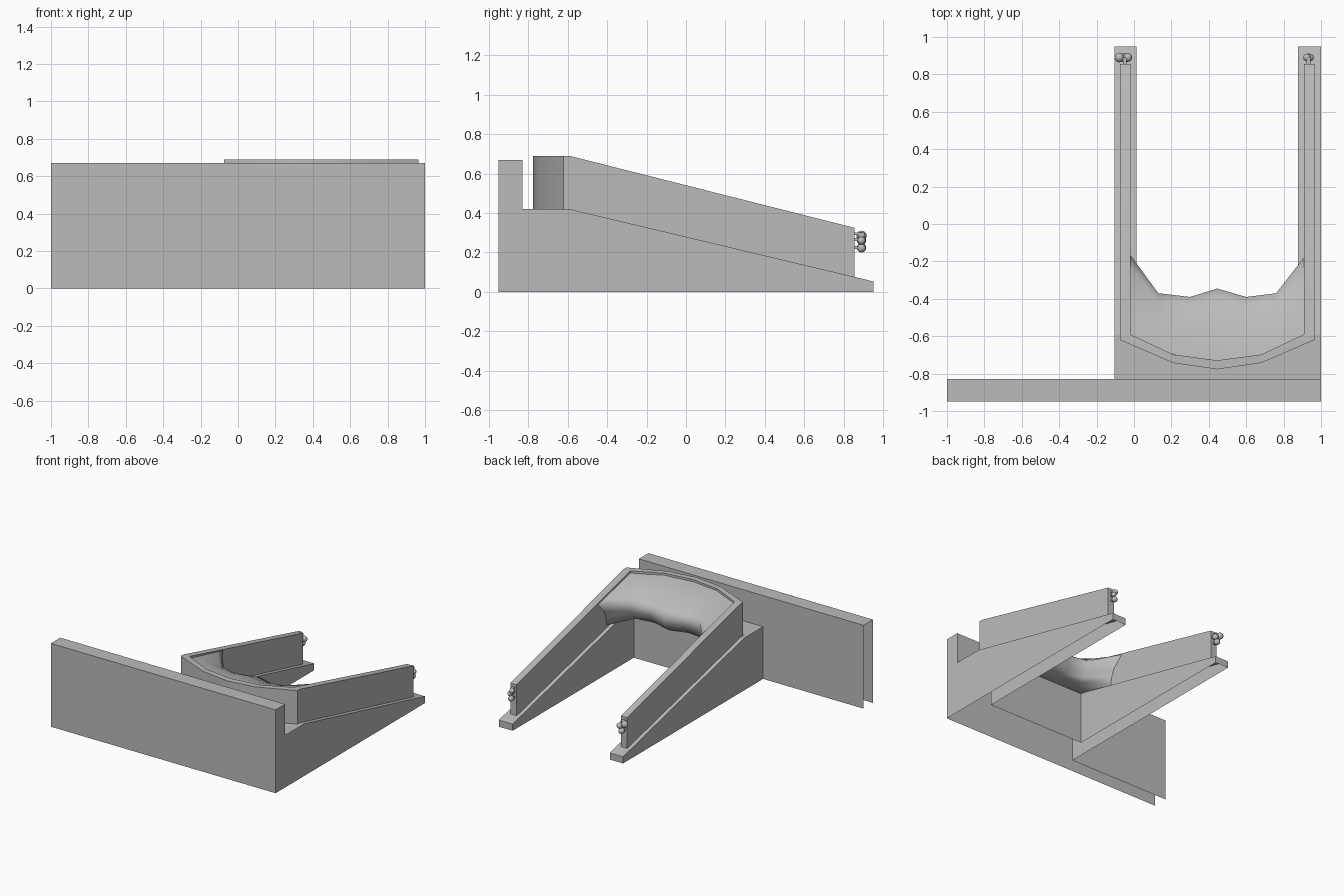
import bpy, bmesh
from mathutils import Vector

cube = bpy.data.objects.get("Cube")
if cube:
    bpy.data.objects.remove(cube)

grey = bpy.data.materials.new("plain_grey")
grey.use_nodes = True
GREY = (0.5, 0.5, 0.5, 1)
grey.diffuse_color = GREY
grey.node_tree.nodes["Principled BSDF"].inputs["Base Color"].default_value = GREY


def finish(name, bm, recalc=True):
    if recalc:
        bmesh.ops.recalc_face_normals(bm, faces=bm.faces)
    mesh = bpy.data.meshes.new(name)
    bm.to_mesh(mesh)
    bm.free()
    mesh.materials.append(grey)
    obj = bpy.data.objects.new(name, mesh)
    bpy.context.collection.objects.link(obj)
    return obj


def smooth(obj, angle):
    bpy.ops.object.select_all(action='DESELECT')
    obj.select_set(True)
    bpy.context.view_layer.objects.active = obj
    bpy.ops.object.shade_smooth_by_angle(angle=angle)


def ribbon(bm, x0, x1, path):
    """Strip of faces across x, following a (y, z) path towards the back."""
    for (ya, za), (yb, zb) in zip(path, path[1:]):
        corners = ((x0, ya, za), (x1, ya, za), (x1, yb, zb), (x0, yb, zb))
        bm.faces.new([bm.verts.new(p) for p in corners])


def panel(bm, x, profile, facing):
    """Flat side face from a (y, z) outline, facing +x or -x."""
    face = bm.faces.new([bm.verts.new((x, y, z)) for y, z in profile])
    face.normal_update()
    if face.normal.x * facing < 0:
        face.normal_flip()


def slope(y, top, fall):
    """Level up to the bend, then falling towards the back."""
    return top - max(0, y + 0.59) * fall


def deck(y):
    return slope(y, 0.42, 0.238)


def rim(y):
    return slope(y, 0.69, 0.2526)


# Hollow shell, open below: long front wall
R_OUT, R_IN, L_IN, L_OUT = -.105, .013, .877, 1
bm = bmesh.new()
ribbon(bm, -1, L_OUT, [(-.95, 0), (-.95, .67), (-.83, .67)])
ribbon(bm, -1, R_OUT, [(-.83, .67), (-.83, 0)])
ribbon(bm, R_OUT, L_OUT, [(-.83, .67), (-.83, .42)])
panel(bm, L_OUT, [(-.95, 0), (-.83, 0), (-.83, .67), (-.95, .67)], 1)
bmesh.ops.remove_doubles(bm, verts=bm.verts, dist=0.0005)
finish("front_wall", bm, False)

# Platform and the two ramp legs in one shell
bm = bmesh.new()
ribbon(bm, R_OUT, L_OUT, [(-.83, .42), (-.59, .42)])
ribbon(bm, R_IN, L_IN, [(-.59, .42), (-.59, 0)])
ramp = [(-.59, .42), (.95, deck(.95)), (.95, 0)]
for x0, x1 in ((R_OUT, R_IN), (L_IN, L_OUT)):
    ribbon(bm, x0, x1, ramp)
for x, facing in ((R_OUT, -1), (L_OUT, 1)):
    panel(bm, x, [(-.83, 0), (-.83, .42)] + ramp, facing)
for x, facing in ((R_IN, 1), (L_IN, -1)):
    panel(bm, x, [(-.59, 0)] + ramp, facing)
bmesh.ops.remove_doubles(bm, verts=bm.verts, dist=0.0005)
finish("platform_and_ramp_legs", bm, False)

# U-shaped rail, swept as a four-cornered section along its plan
outer = [(-.075, .855), (-.075, -.59), (-.075, -.62), (.21, -.743), (.445, -.777),
         (.68, -.743), (.965, -.62), (.965, -.59), (.965, .855)]
inner = [(-.02, .855), (-.02, -.59), (-.02, -.59), (.21, -.698), (.445, -.729),
         (.68, -.698), (.908, -.59), (.908, -.59), (.908, .855)]
bm = bmesh.new()
rings = []
for (ox, oy), (ix, iy) in zip(outer, inner):
    rings.append([bm.verts.new(p) for p in (
        (ox, oy, deck(oy)), (ix, iy, deck(iy)), (ix, iy, rim(iy)), (ox, oy, rim(oy)))])
for a, b in zip(rings, rings[1:]):
    for i in range(4):
        j = (i + 1) % 4
        bm.faces.new((a[i], a[j], b[j], b[i]))
bm.faces.new(rings[0])
bm.faces.new(rings[-1])
bmesh.ops.remove_doubles(bm, verts=bm.verts, dist=0.0005)
smooth(finish("u_shaped_rail", bm), .5)

# Draped apron with a rounded lip: columns across (x, rim y, lip y, lip z)
columns = [(-.02, -.6, -.165, .575), (.13, -.675, -.37, .555), (.3, -.72, -.39, .545),
           (.445, -.74, -.345, .55), (.6, -.72, -.39, .545), (.76, -.675, -.37, .555),
           (.908, -.6, -.18, .575)]
bm = bmesh.new()
grid = []
for x, rim_y, lip_y, lip_z in columns:
    edge = x < 0 or x > .9
    top, lip = Vector((x, rim_y, .675)), Vector((x, lip_y, lip_z))
    row = [top]
    for t in (.3, .6, .85):
        p = top.lerp(lip, t)
        p.z += 0 if edge else .1 * t * (1 - t)
        row.append(p)
    row.append(lip)
    under = ((-.255, .49), (-.28, .43), (-.29, .37)) if edge else (
        (lip_y - .012, .48), (lip_y - .035, .43), (lip_y - .075, .4))
    row += [Vector((x, y, z)) for y, z in under]
    row.append(Vector((x, -.59, .415)))
    grid.append([bm.verts.new(p) for p in row])
for a, b in zip(grid, grid[1:]):
    for i in range(len(a) - 1):
        bm.faces.new((a[i], b[i], b[i + 1], a[i + 1]))
smooth(finish("draped_apron", bm, False), 3)


# Small knob clusters on the rail ends
def knob_cluster(name, x, knobs):
    bm = bmesh.new()
    for dx, y, z, r in knobs:
        ball = bmesh.ops.create_uvsphere(bm, u_segments=12, v_segments=8, radius=r)
        bmesh.ops.translate(bm, vec=(x + dx, y, z), verts=ball["verts"])
    for z in (.225, .265, .295):
        bar = bmesh.ops.create_cube(bm, size=1)["verts"]
        bmesh.ops.scale(bm, vec=(.02, .04, .015), verts=bar)
        bmesh.ops.translate(bm, vec=(x, .87, z), verts=bar)
    smooth(finish(name, bm), .6)


knob_cluster("right_end_knobs", -.05, [
    (-.028, .89, .285, .026), (.016, .89, .262, .024), (0, .89, .225, .024)])
knob_cluster("left_end_knobs", .933, [
    (-.008, .89, .285, .02), (.008, .89, .26, .02), (0, .89, .222, .022)])
